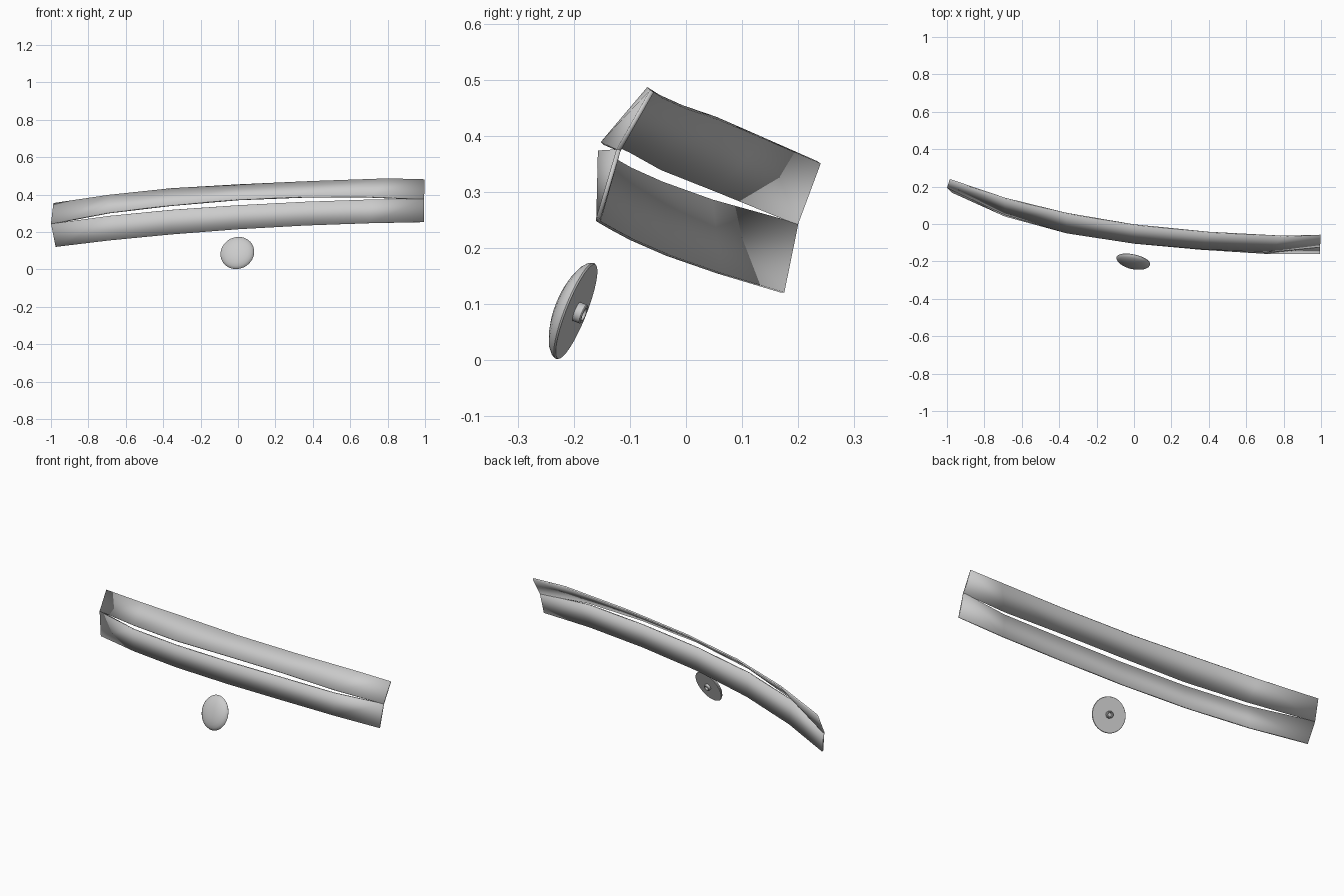
import bpy, bmesh, math
from mathutils import Vector

if "Cube" in bpy.data.objects:
    bpy.data.objects.remove(bpy.data.objects["Cube"])


def finish(name, bm, angle=30):
    me = bpy.data.meshes.new(name)
    bm.to_mesh(me)
    bm.free()
    ob = bpy.data.objects.new(name, me)
    bpy.context.collection.objects.link(ob)
    bpy.context.view_layer.objects.active = ob
    ob.select_set(True)
    bpy.ops.object.shade_smooth_by_angle(angle=math.radians(angle))
    ob.select_set(False)
    return ob


# Thin curved strip skinned between a lower and an upper edge, left to right
def strip(name, lower, upper, thickness=0.008):
    bm = bmesh.new()
    lo = [bm.verts.new(p) for p in lower]
    up = [bm.verts.new(p) for p in upper]
    for i in range(len(lo) - 1):
        bm.faces.new((lo[i], lo[i + 1], up[i + 1], up[i]))
    ob = finish(name, bm)
    mod = ob.modifiers.new("thickness", 'SOLIDIFY')
    mod.thickness = thickness
    mod.offset = -1
    return ob


# Upper strip leans back
strip("upper_strip",
      [(-1.0, .193, .245), (-.69, .048, .305), (-.36, -.050, .345), (0, -.105, .376),
       (.36, -.135, .390), (.71, -.152, .389), (.995, -.124, .376)],
      [(-.987, .234, .355), (-.69, .134, .399), (-.36, .054, .434), (0, -.007, .455),
       (.4, -.047, .473), (.8, -.069, .487), (.998, -.064, .482)])

# Lower strip stands nearly upright
strip("lower_strip",
      [(-.975, .168, .121), (-.69, .055, .155), (-.36, -.037, .187), (0, -.101, .215),
       (.36, -.138, .235), (.71, -.160, .248), (.995, -.160, .254)],
      [(-1.0, .193, .244), (-.69, .040, .286), (-.36, -.050, .318), (0, -.105, .343),
       (.36, -.138, .362), (.71, -.157, .374), (.995, -.124, .376)])


# Revolved part around local z, closed at points with zero radius
def lathe(name, profile, steps=48):
    bm = bmesh.new()
    vs = [bm.verts.new((r, 0, z)) for r, z in profile]
    es = [bm.edges.new((a, b)) for a, b in zip(vs, vs[1:])]
    bmesh.ops.spin(bm, geom=vs + es, axis=(0, 0, 1), cent=(0, 0, 0),
                   steps=steps, angle=math.tau)
    bmesh.ops.remove_doubles(bm, verts=bm.verts, dist=1e-5)
    bmesh.ops.recalc_face_normals(bm, faces=bm.faces)
    ob = finish(name, bm, 40)
    ob.location = (-.003, -.195, .087)
    ob.rotation_mode = 'QUATERNION'
    ob.rotation_quaternion = Vector((-.2, -.91, .36)).to_track_quat('Z', 'Y')
    return ob


# Domed round button with a flat back
lathe("button", [(0, 0), (.090, 0), (.092, .003), (.089, .010), (.080, .018),
                 (.065, .025), (.045, .031), (.023, .034), (0, .035)])

# Hollow peg on the back of the button
lathe("button_peg", [(.018, .001), (.018, -.013), (.016, -.015), (.012, -.015),
                     (.011, -.013), (.011, -.003), (0, -.003)], 24)
